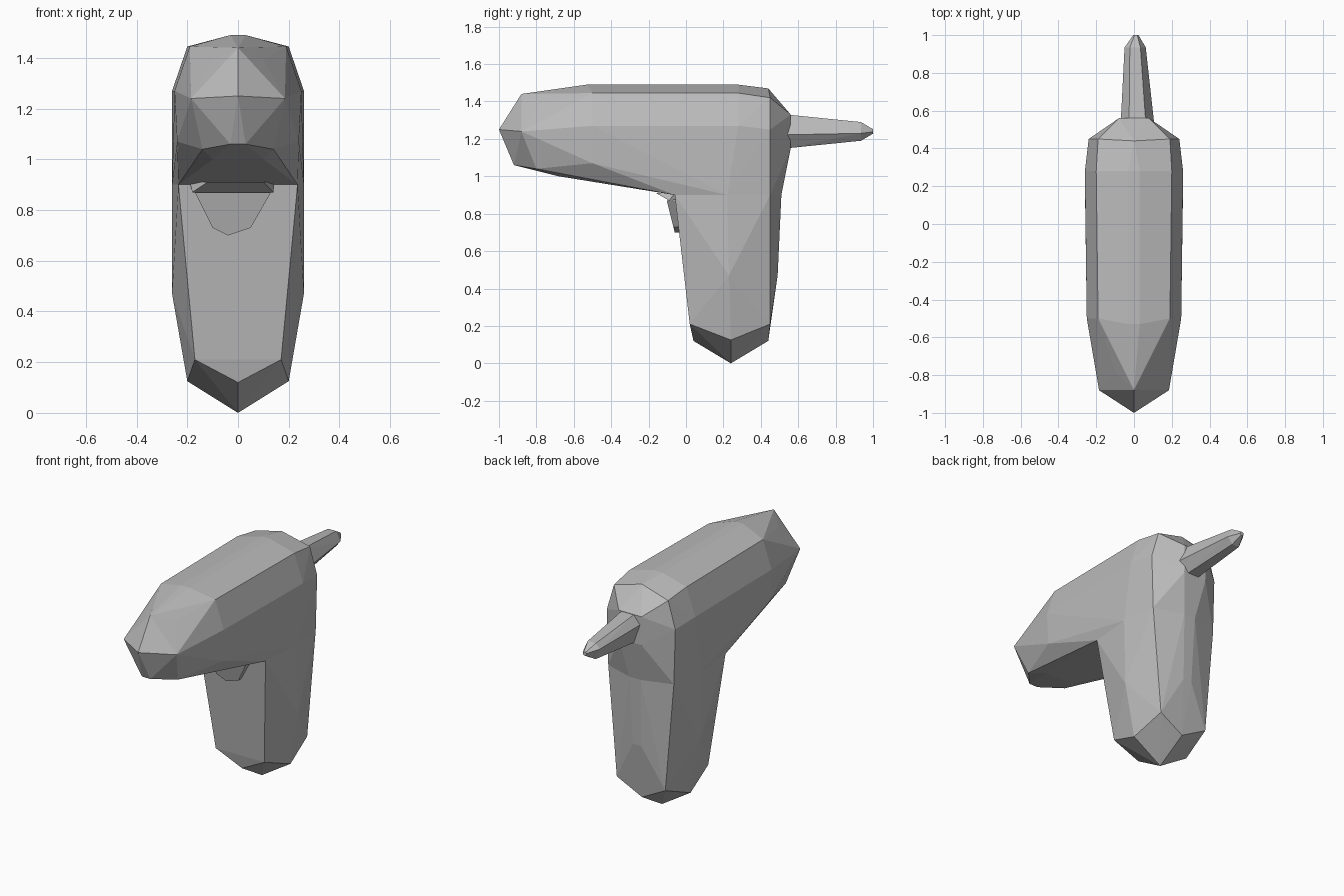
import bpy
import bmesh
from math import radians

# Remove the default object only
default_object = bpy.data.objects.get("Cube")
if default_object:
    bpy.data.objects.remove(default_object, do_unlink=True)

# The single shell colour
grey = bpy.data.materials.new("matte grey")
grey.use_nodes = True
shell_colour = (0.5, 0.5, 0.5, 1)
grey.diffuse_color = shell_colour
grey.node_tree.nodes["Principled BSDF"].inputs["Base Color"].default_value = shell_colour


def mirrored(points):
    """Return the points together with their reflections across x = 0."""
    result = []
    for x, y, z in points:
        result.append((x, y, z))
        if x:
            result.append((-x, y, z))
    return result


def faceted_shell(name, points):
    """Wrap corner points in a closed, flat-faced convex shell."""
    bm = bmesh.new()
    for point in points:
        bm.verts.new(point)
    hull = bmesh.ops.convex_hull(bm, input=bm.verts[:])
    spare = set(hull["geom_interior"]) | set(hull["geom_unused"])
    loose = [v for v in spare if isinstance(v, bmesh.types.BMVert) and v.is_valid]
    bmesh.ops.delete(bm, geom=loose, context="VERTS")
    bmesh.ops.dissolve_limit(bm, angle_limit=radians(1),
                             verts=bm.verts[:], edges=bm.edges[:])
    bmesh.ops.recalc_face_normals(bm, faces=bm.faces[:])
    mesh = bpy.data.meshes.new(name)
    bm.to_mesh(mesh)
    bm.free()
    mesh.materials.append(grey)
    shell = bpy.data.objects.new(name, mesh)
    bpy.context.collection.objects.link(shell)
    return shell


# Barrel: blunt pointed nose, long flat-sided middle, bevelled back
nose = [
    (0, -1, 1.25), (0, -.88, 1.44), (.185, -.88, 1.24),
    (.1, -.78, 1.39), (.03, -.92, 1.06), (.14, -.8, 1.04), (.1, -.68, 1),
]
middle = [
    (.03, -.53, 1.49), (.19, -.5, 1.445), (.25, -.5, 1.27), (.24, -.5, 1.07),
    (.235, -.06, .9), (.26, .22, .9),
    (.03, .28, 1.49), (.2, .28, 1.445), (.26, .28, 1.27),
]
back = [
    (0, .44, 1.47), (.19, .45, 1.42), (.24, .45, 1.25), (.23, .45, .9),
    (.08, .56, 1.33), (.08, .56, 1.15), (.04, .51, .9),
]
faceted_shell("barrel", mirrored(nose + middle + back))

# Handle: tapering grip with a pointed foot
foot = [
    (0, .24, 0), (0, .04, .12), (0, .44, .12),
    (.17, .02, .21), (.2, .24, .125), (.17, .45, .21),
]
grip = [
    (.26, .23, .47), (.2, .44, .52), (.03, .49, .47),
    (.235, -.06, .9), (.26, .22, .9), (.23, .45, .9), (.04, .51, .9),
]
faceted_shell("handle", mirrored(foot + grip))

# Trigger: shield-shaped plate under the barrel, with a thin ledge above it
faceted_shell("trigger", [
    (x, y, z) for x, z in ((-.17, .87), (-.1, .73), (-.04, .7), (.05, .73), (.13, .87))
    for y in (-.06 - (z - .7) * .25, .02)
])
faceted_shell("trigger_ledge", [
    (-.18, -.09, .87), (.14, -.09, .87), (-.19, -.06, .91), (.14, -.06, .91),
    (-.12, -.16, .91), (.1, -.16, .91), (-.1, .02, .88), (.1, .02, .88),
])


# Cord stub: tapering six-sided rod with a blunt tip
def hexagon(y, middle_x, half_width, half_height):
    corners = ((-1, .4), (-.5, 1), (.5, 1), (1, -.2), (.4, -1), (-.5, -1))
    return [(middle_x + a * half_width, y, 1.24 + b * half_height) for a, b in corners]


faceted_shell("cord_stub", hexagon(.54, .018, .088, .09)
              + hexagon(.935, .006, .056, .05) + hexagon(1, .01, .014, .012))
